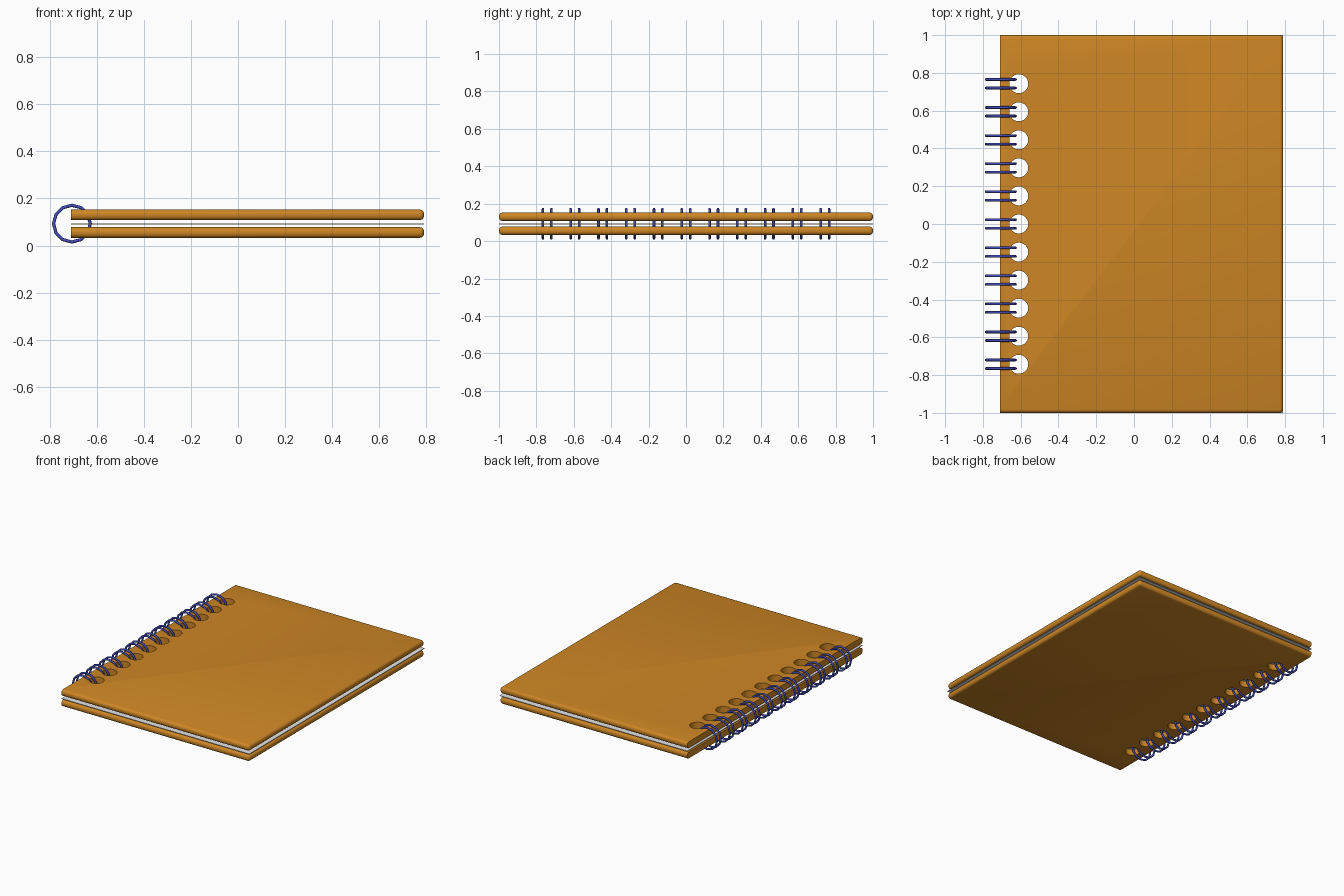
import bpy
import bmesh
from math import radians
from mathutils import Matrix, Vector

if "Cube" in bpy.data.objects:
    bpy.data.objects.remove(bpy.data.objects["Cube"])

LEFT, RIGHT, MID_Z = -0.71, 0.79, 0.093
HOLE_X, HOLE_R, HOLES, PITCH = -0.61, 0.05, 11, 0.1485
hole_ys = [(i - HOLES // 2) * PITCH for i in range(HOLES)]


def material(name, color):
    mat = bpy.data.materials.new(name)
    mat.use_nodes = True
    mat.diffuse_color = (*color, 1)
    mat.node_tree.nodes["Principled BSDF"].inputs["Base Color"].default_value = (*color, 1)
    return mat


orange = material("cover orange", (0.62, 0.24, 0.018))
white = material("paper white", (0.8, 0.8, 0.8))
blue = material("wire blue", (0.06, 0.08, 0.5))


def add_object(name, bm, mat=None):
    mesh = bpy.data.meshes.new(name)
    bm.to_mesh(mesh)
    bm.free()
    obj = bpy.data.objects.new(name, mesh)
    bpy.context.collection.objects.link(obj)
    if mat:
        mesh.materials.append(mat)
    return obj


def activate(obj):
    bpy.ops.object.select_all(action="DESELECT")
    obj.select_set(True)
    bpy.context.view_layer.objects.active = obj


def slab(name, z, thickness, mat, bevel=0):
    """Flat board, rounded on every side but the spine."""
    bm = bmesh.new()
    size = Matrix.Diagonal((RIGHT - LEFT, 2, thickness, 1))
    place = Matrix.Translation(((LEFT + RIGHT) / 2, 0, z))
    bmesh.ops.create_cube(bm, size=1, matrix=place @ size)
    if bevel:
        edges = [e for e in bm.edges if any(v.co.x > 0 for v in e.verts)]
        bmesh.ops.bevel(bm, geom=edges, offset=bevel, segments=3,
                        profile=0.5, affect="EDGES")
    return add_object(name, bm, mat)


# Punch tool for the row of binding holes
bm = bmesh.new()
for y in hole_ys:
    bmesh.ops.create_cone(bm, cap_ends=True, segments=32, radius1=HOLE_R,
                          radius2=HOLE_R, depth=0.5,
                          matrix=Matrix.Translation((HOLE_X, y, MID_Z)))
punch = add_object("hole_punch", bm)
punch.hide_render = True

# Covers and paper, all punched
boards = [
    slab("back_cover", MID_Z - 0.0375, 0.045, orange, 0.018),
    slab("front_cover", MID_Z + 0.0375, 0.045, orange, 0.018),
    slab("paper", MID_Z - 0.002, 0.004, white),
]
for board in boards:
    activate(board)
    mod = board.modifiers.new("holes", "BOOLEAN")
    mod.object = punch
    mod.operation = "DIFFERENCE"
    mod.solver = "EXACT"
    bpy.ops.object.modifier_apply(modifier=mod.name)
    bpy.ops.object.shade_smooth_by_angle(angle=radians(35))
bpy.data.objects.remove(punch)

# Binding wire: a pair of twelve-sided rings through each hole
for i, y in enumerate(hole_ys):
    for side, dy in (("front", -0.0225), ("back", 0.0225)):
        bpy.ops.mesh.primitive_torus_add(
            major_segments=12, minor_segments=8, major_radius=0.078,
            minor_radius=0.007, location=Vector((LEFT + 0.005, y + dy, MID_Z)),
            rotation=(radians(90), 0, 0))
        ring = bpy.context.object
        ring.name = f"binding_ring_{i + 1}_{side}"
        ring.data.materials.append(blue)
        bpy.ops.object.shade_smooth_by_angle(angle=radians(50))
